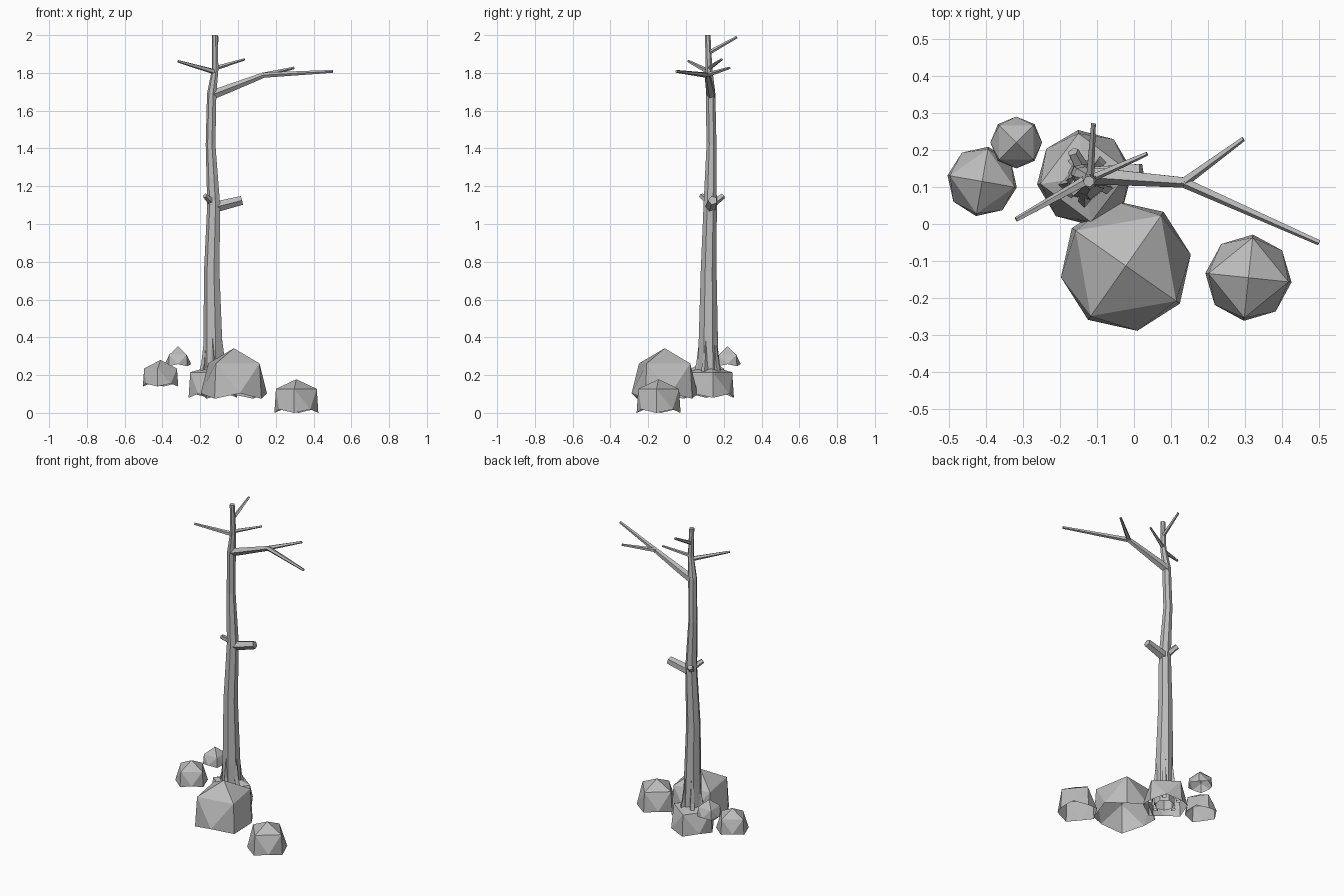
import bpy, bmesh
from math import sin, cos, pi, radians
from mathutils import Vector

cube = bpy.data.objects.get("Cube")
if cube:
    bpy.data.objects.remove(cube)

grey = bpy.data.materials.new("stone_grey")
grey.use_nodes = True
colour = (0.5, 0.5, 0.5, 1)
grey.diffuse_color = colour
grey.node_tree.nodes["Principled BSDF"].inputs["Base Color"].default_value = colour


def finish(name, bm):
    bmesh.ops.recalc_face_normals(bm, faces=bm.faces)
    mesh = bpy.data.meshes.new(name)
    bm.to_mesh(mesh)
    bm.free()
    mesh.materials.append(grey)
    obj = bpy.data.objects.new(name, mesh)
    bpy.context.collection.objects.link(obj)
    return obj


def tube(name, path, sides, start_cap=False):
    """Flat-sided limb swept through (x, y, z, radius) stations."""
    bm = bmesh.new()
    pts = [Vector(p[:3]) for p in path]
    rings = []
    for i, p in enumerate(pts):
        d = (pts[min(i + 1, len(pts) - 1)] - pts[max(i - 1, 0)]).normalized()
        helper = Vector((0, 1, 0)) if abs(d.z) > 0.8 else Vector((0, 0, 1))
        u = d.cross(helper).normalized()
        v = u.cross(d)
        rings.append([bm.verts.new(p + path[i][3] * (u * cos(2 * pi * k / sides) + v * sin(2 * pi * k / sides)))
                      for k in range(sides)])
    for a, b in zip(rings, rings[1:]):
        for k in range(sides):
            n = (k + 1) % sides
            bm.faces.new((a[k], a[n], b[n], b[k]))
    bm.faces.new(rings[-1])
    if start_cap:
        bm.faces.new(rings[0])
    return finish(name, bm)


def rock(name, x, y, radius, top, shoulder, base, turn):
    """Open-bottomed boulder: peak, four shoulders and a scalloped rim of eight."""
    bm = bmesh.new()

    def ring(count, r, height):
        return [bm.verts.new((x + r * cos(radians(turn) + 2 * pi * k / count),
                              y + r * sin(radians(turn) + 2 * pi * k / count), height(k)))
                for k in range(count)]

    peak = bm.verts.new((x, y, top))
    upper = ring(4, radius * 0.93, lambda k: shoulder)
    rim = ring(8, radius, lambda k: base + (k % 2) * radius * 0.16)
    for k in range(4):
        n = (k + 1) % 4
        a, mid, b = rim[2 * k], rim[2 * k + 1], rim[2 * n]
        bm.faces.new((peak, upper[k], upper[n]))
        bm.faces.new((upper[k], a, mid))
        bm.faces.new((upper[k], mid, upper[n]))
        bm.faces.new((upper[n], mid, b))
    return finish(name, bm)


# Trunk
tube("trunk", [(-.13, .12, .1, .06), (-.13, .118, .35, .053), (-.137, .12, .75, .043),
               (-.127, .128, 1.1, .036), (-.144, .135, 1.42, .027), (-.138, .13, 1.69, .026),
               (-.12, .122, 1.82, .018), (-.122, .115, 2.0, .015)], 7)

# Flared roots around the foot of the trunk
for i in range(5):
    a = radians(50 + 72 * i)
    c, s = cos(a), sin(a)
    tube(f"root_{i + 1}", [(-.13 + .088 * c, .12 + .088 * s, .11, .018),
                           (-.13 + .05 * c, .12 + .05 * s, .26, .016),
                           (-.132 + .03 * c, .12 + .03 * s, .5, .006)], 4)

# Long forked branch
tube("main_branch", [(-.135, .133, 1.685, .026), (-.08, .13, 1.705, .024), (.14, .113, 1.79, .015)], 5)
tube("outer_fork", [(.13, .115, 1.788, .015), (.5, -.05, 1.808, .008)], 5)
tube("rear_fork", [(.13, .11, 1.788, .014), (.295, .23, 1.826, .007)], 5)

# Thin upper twigs
tube("right_twig", [(-.12, .122, 1.805, .015), (-.318, .012, 1.862, .007)], 5)
tube("left_twig", [(-.12, .122, 1.825, .012), (.035, .19, 1.872, .006)], 5)
tube("top_twig", [(-.12, .118, 1.905, .012), (-.11, .27, 1.99, .007)], 5)

# Broken stubs halfway up
tube("left_stub", [(-.12, .13, 1.09, .03), (.02, .142, 1.125, .025)], 5)
tube("rear_stub", [(-.13, .13, 1.1, .022), (-.165, .195, 1.148, .016)], 5)
tube("right_stub", [(-.13, .13, 1.11, .022), (-.175, .08, 1.15, .014)], 5)

# Boulders
rock("large_rock", -.022, -.113, .178, .342, .262, .075, 55)
rock("left_rock", .309, -.145, .117, .178, .127, 0, -6)
rock("trunk_rock", -.133, .125, .13, .25, .215, .08, 8)
rock("right_rock", -.41, .115, .095, .28, .235, .14, -10)
rock("small_rock", -.318, .22, .07, .352, .308, .247, 45)
